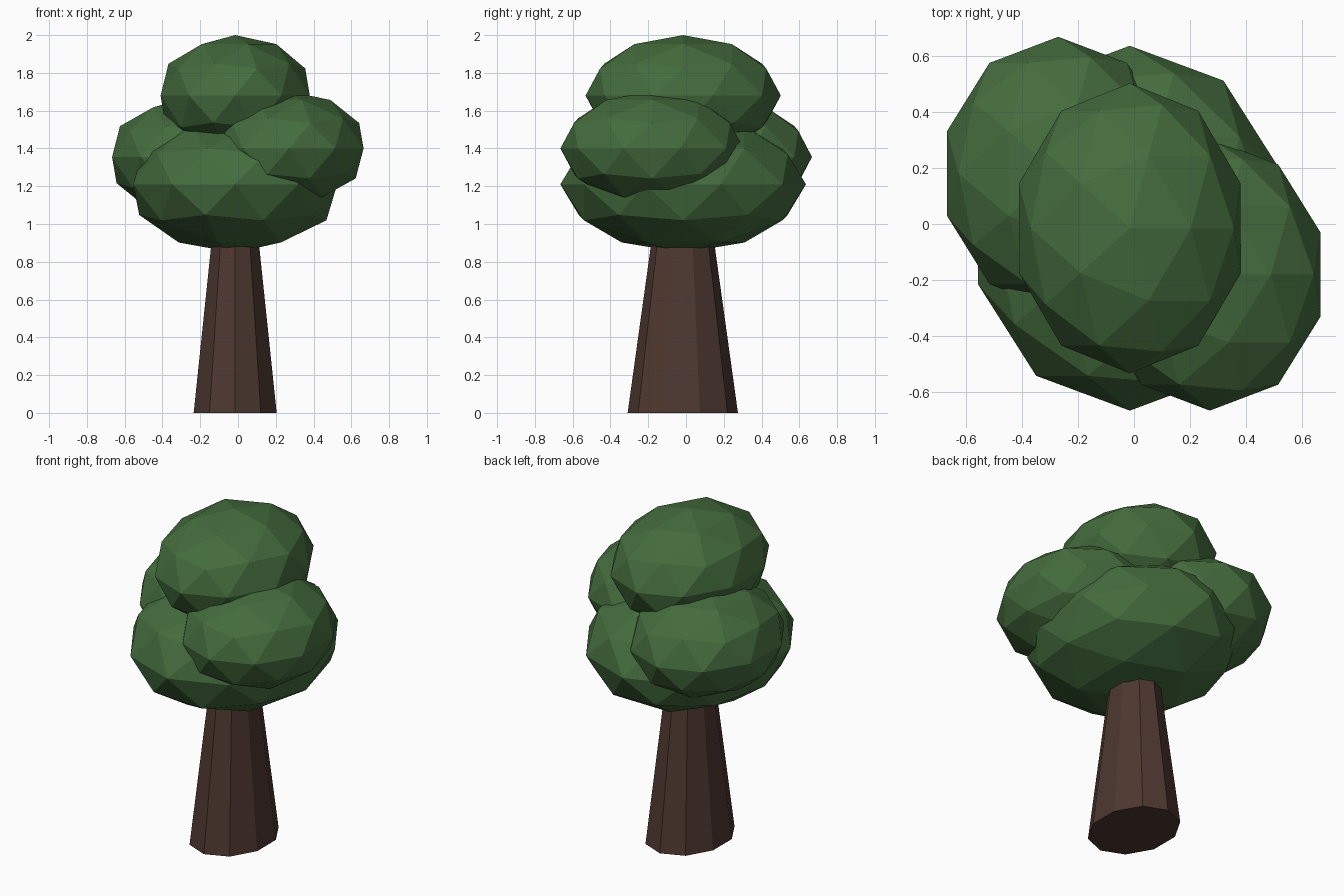
import bpy, bmesh
from mathutils import Matrix, Vector

if "Cube" in bpy.data.objects:
    bpy.data.objects.remove(bpy.data.objects["Cube"])


def material(name, rgb):
    m = bpy.data.materials.new(name)
    m.diffuse_color = (*rgb, 1.0)
    m.use_nodes = True
    m.node_tree.nodes["Principled BSDF"].inputs["Base Color"].default_value = m.diffuse_color
    return m


leaf = material("leaf green", (0.058, 0.150, 0.047))
bark = material("bark brown", (0.074, 0.038, 0.029))


def finish(name, bm, mat):
    mesh = bpy.data.meshes.new(name)
    bm.to_mesh(mesh)
    bm.free()
    mesh.materials.append(mat)
    obj = bpy.data.objects.new(name, mesh)
    bpy.context.collection.objects.link(obj)
    return obj


def placement(centre, scale):
    return Matrix.Translation(Vector(centre)) @ Matrix.Diagonal((*scale, 1.0))


# Tapered ten-sided trunk, its top hidden inside the foliage
HEIGHT = 1.05
bm = bmesh.new()
bmesh.ops.create_cone(bm, cap_ends=True, segments=10, radius1=1.0, radius2=0.5,
                      depth=HEIGHT,
                      matrix=placement((-0.015, -0.017, HEIGHT / 2), (0.231, 0.292, 1)))
finish("trunk", bm, bark)

# Foliage clumps: stretched low-poly spheres (centre, radii)
clumps = {
    "foliage_main": ((-0.015, -0.015, 1.21), (0.568, 0.650, 0.362)),
    "foliage_right": ((0.27, -0.18, 1.40), (0.415, 0.485, 0.302)),
    "foliage_left": ((-0.27, 0.18, 1.355), (0.417, 0.487, 0.310)),
    "foliage_top": ((-0.015, -0.015, 1.68), (0.415, 0.517, 0.320)),
}
for name, (centre, radii) in clumps.items():
    bm = bmesh.new()
    bmesh.ops.create_icosphere(bm, subdivisions=2, radius=1.0,
                               matrix=placement(centre, radii))
    finish(name, bm, leaf)
